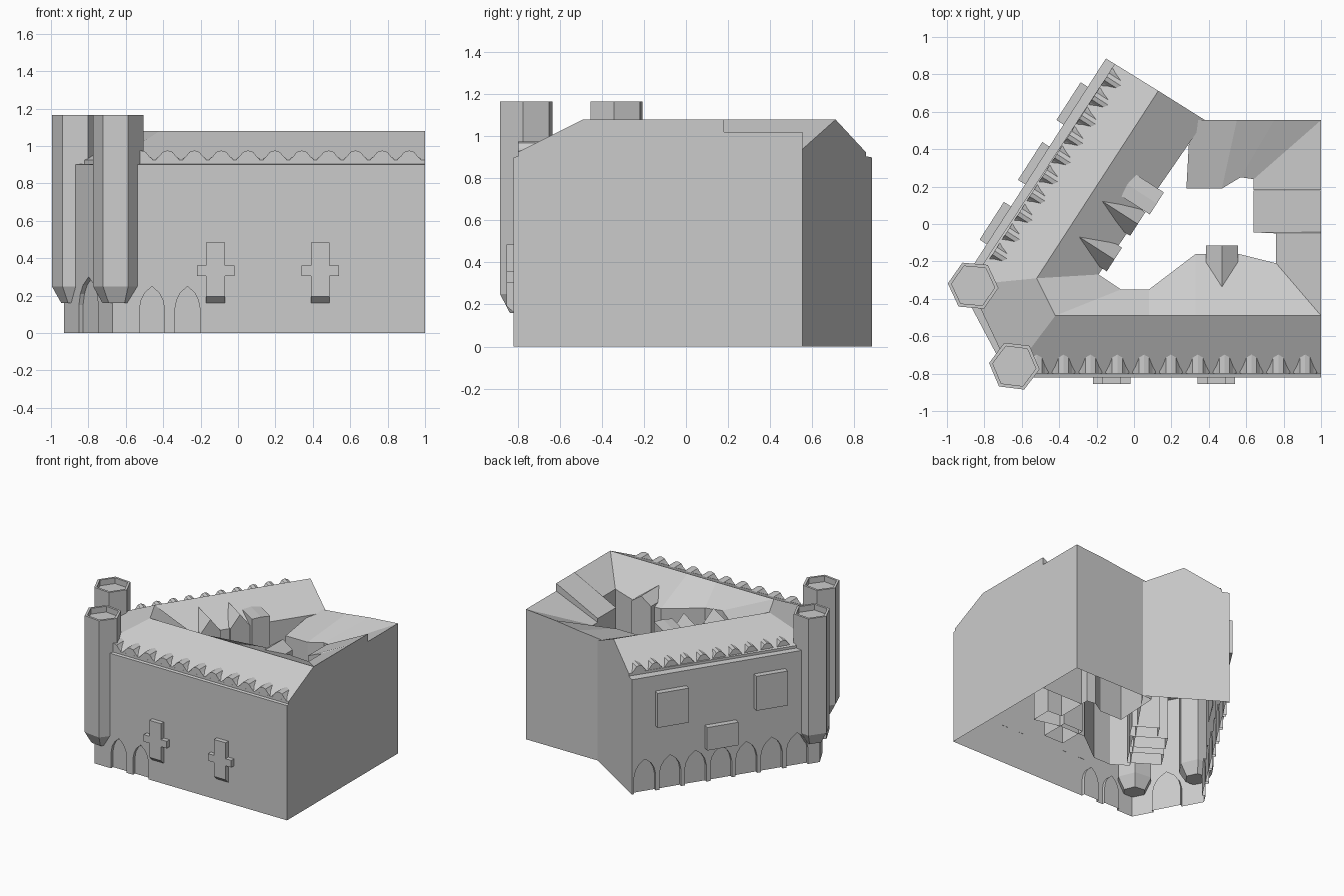
import bpy, bmesh, math
from mathutils import Vector

if "Cube" in bpy.data.objects:
    bpy.data.objects.remove(bpy.data.objects["Cube"])

stone = bpy.data.materials.new("light grey stone")
stone.diffuse_color = (0.6, 0.6, 0.6, 1)
stone.use_nodes = True
stone.node_tree.nodes["Principled BSDF"].inputs["Base Color"].default_value = stone.diffuse_color


def finish(name, bm, open_base=True):
    bmesh.ops.recalc_face_normals(bm, faces=bm.faces)
    if open_base:
        base = [f for f in bm.faces if all(abs(v.co.z) < 1e-4 for v in f.verts)]
        bmesh.ops.delete(bm, geom=base, context='FACES')
    me = bpy.data.meshes.new(name)
    bm.to_mesh(me)
    bm.free()
    me.materials.append(stone)
    ob = bpy.data.objects.new(name, me)
    bpy.context.collection.objects.link(ob)
    return ob


def loft(bm, loops):
    """Skin closed loops of points and cap both ends."""
    rings = [[bm.verts.new(p) for p in lp] for lp in loops]
    n = len(rings[0])
    for a, b in zip(rings, rings[1:]):
        for i in range(n):
            j = (i + 1) % n
            bm.faces.new((a[i], a[j], b[j], b[i]))
    bm.faces.new(rings[0])
    bm.faces.new(rings[-1])


def prism(bm, front, org, u, n, n0, n1, back=None):
    """Extrude a (u, z) profile along n from n0 (back) to n1 (front)."""
    def place(prof, d):
        return [(org[0] + u[0] * a + n[0] * d, org[1] + u[1] * a + n[1] * d, z) for a, z in prof]
    loft(bm, [place(back or front, n0), place(front, n1)])


def rect(w, z0, z1):
    return [(-w / 2, z0), (w / 2, z0), (w / 2, z1), (-w / 2, z1)]


# wing sections: outer wall, ridge, inner wall
def section(outer, ridge, inner, zr=1.08, zi=0.93, f=0.06):
    o, r = Vector(outer), Vector(ridge)
    s = o.lerp(r, f)
    k = zr / 1.08
    return [(*o, 0), (*o, 0.9 * k), (*s, 0.905 * k), (*s, 0.925 * k), (*r, zr), (*inner, zi), (*inner, 0)]


P0, P1, P2 = Vector((-0.15, 0.885)), Vector((-0.93, -0.33)), Vector((-0.67, -0.82))
main = [section(P0, (0.13, 0.712), (0.38, 0.555), zi=0.94, f=0.17),
        section(P1, (-0.52, -0.29), (-0.19, -0.27), f=0.12),
        section(P2, (-0.42, -0.49), (-0.07, -0.35), zi=0.95)]
for x, inner in ((0.08, (0.08, -0.35)), (0.33, (0.33, -0.16)), (0.56, (0.56, -0.16))):
    main.append(section((x, -0.82), (x, -0.49), inner))
main += [section((1, -0.82), (1, -0.49), (0.76, -0.21), zi=0.95),
         section((1, -0.05), (1, -0.05), (0.76, -0.05), zi=0.95),
         section((1, -0.04), (1, -0.04), (0.64, -0.045), zi=0.9),
         section((1, 0.18), (1, 0.18), (0.64, 0.18), zi=0.9)]
bm = bmesh.new()
loft(bm, main)
wings = finish("main_wings", bm, open_base=False)

# facade frames: start, direction along, outward normal
dl = (P1 - P0).normalized()
nl = Vector((dl.y, -dl.x))
dc = (P2 - P1).normalized()
nc = Vector((dc.y, -dc.x))
df, nf = Vector((1, 0)), Vector((0, -1))


def arch(w, h):
    right = [(w * 0.5, h * 0.5), (w * 0.43, h * 0.7), (w * 0.28, h * 0.86)]
    return [(-w / 2, -0.1), (w / 2, -0.1)] + right + [(0, h)] + [(-a, z) for a, z in reversed(right)]


# pointed arch niches cut into the wall feet
bm = bmesh.new()
for i in range(7):
    prism(bm, arch(0.165, 0.26), P0 + dl * (0.1 + 0.195 * i), dl, nl, -0.025, 0.05)
prism(bm, arch(0.22, 0.3), P1 + dc * 0.28, dc, nc, -0.025, 0.05)
for x in (-0.46, -0.27):
    prism(bm, arch(0.135, 0.25), (x, -0.82), df, nf, -0.025, 0.05)
cutter = finish("arch_cutter", bm, open_base=False)
cutter.hide_render = True
mod = wings.modifiers.new("niches", 'BOOLEAN')
mod.operation, mod.solver, mod.object = 'DIFFERENCE', 'EXACT', cutter
bpy.context.view_layer.update()
cut = bpy.data.meshes.new_from_object(wings.evaluated_get(bpy.context.evaluated_depsgraph_get()))
wings.modifiers.clear()
if len(cut.polygons) > 40:
    wings.data = cut
bpy.data.objects.remove(cutter)
# the building is an open shell underneath
bm = bmesh.new()
bm.from_mesh(wings.data)
base = [f for f in bm.faces if all(abs(v.co.z) < 1e-3 for v in f.verts)]
bmesh.ops.delete(bm, geom=base, context='FACES')
bm.to_mesh(wings.data)
bm.free()

# lower back wing with a roof falling towards the courtyard
bm = bmesh.new()
loft(bm, [section(o, o, i, zr=z, zi=0.87) for o, i, z in (
    ((1, 0.181), (0.64, 0.181), 1.02), ((1, 0.555), (0.64, 0.24), 1.02),
    ((0.75, 0.555), (0.57, 0.25), 1.0), ((0.55, 0.555), (0.47, 0.19), 0.975),
    ((0.3, 0.555), (0.28, 0.19), 0.95))])
finish("back_wing", bm)

# scalloped parapet
half = [(0.065, 0.89), (0.062, 0.93), (0.045, 0.945), (0.027, 0.968)]
scallop = half + [(0, 0.976)] + [(-a, z) for a, z in reversed(half)]
bm = bmesh.new()
for i in range(11):
    prism(bm, scallop, (0.915 - 0.1435 * i, -0.80), df, nf, -0.11, 0.0)
finish("front_scallops", bm)
bm = bmesh.new()
for i in range(10):
    prism(bm, [(a * 0.85, z) for a, z in scallop], P0 + dl * (0.08 + 0.123 * i), dl, nl, -0.16, -0.055)
finish("side_scallops", bm)

# cross-shaped bays on the front, sloped underneath
def cross(zb):
    return [(-0.05, zb), (0.05, zb), (0.05, 0.305), (0.1, 0.305), (0.1, 0.36), (0.05, 0.36),
            (0.05, 0.485), (-0.05, 0.485), (-0.05, 0.36), (-0.1, 0.36), (-0.1, 0.305), (-0.05, 0.305)]


for x in (-0.12, 0.44):
    bm = bmesh.new()
    prism(bm, cross(0.195), (x, -0.82), df, nf, -0.002, 0.035, back=cross(0.16))
    finish("cross_bay", bm)

# box bays on the slanted side
for s, z0, z1 in ((0.3, 0.51, 0.78), (0.68, 0.265, 0.445), (1.06, 0.51, 0.78)):
    bm = bmesh.new()
    prism(bm, rect(0.24, z0, z1), P0 + dl * s, dl, nl, -0.002, 0.045)
    finish("side_bay", bm)

# corner towers with tapered feet and sunken tops
for c, rot in (((-0.86, -0.33), -5), ((-0.64, -0.76), -7)):
    bm = bmesh.new()
    loops = []
    for r, z in ((0.085, 0.16), (0.136, 0.25), (0.136, 1.165), (0.116, 1.165), (0.116, 1.12)):
        loops.append([(c[0] + r * math.cos(math.radians(60 * i + rot)),
                       c[1] + r * math.sin(math.radians(60 * i + rot)), z) for i in range(6)])
    loft(bm, loops)
    finish("corner_tower", bm)

# courtyard dormers: front centre, width, reach back, eave height, peak height
def dormer(pos, out, w, length, ze, zp):
    bm = bmesh.new()
    u = Vector((-out.y, out.x))
    prism(bm, [(-w / 2, 0), (w / 2, 0), (w / 2, ze), (0, zp), (-w / 2, ze)], pos, u, out, -length, 0)
    finish("courtyard_dormer", bm)


inward = -nl
dormer((0.47, -0.115), Vector((0, 1)), 0.17, 0.22, 0.95, 1.01)
dormer((0.122, 0.11), inward, 0.14, 0.2, 1.0, 1.005)
dormer((0.02, 0.0), inward, 0.15, 0.25, 0.94, 1.04)
dormer((-0.105, -0.19), inward, 0.15, 0.25, 0.94, 1.04)
